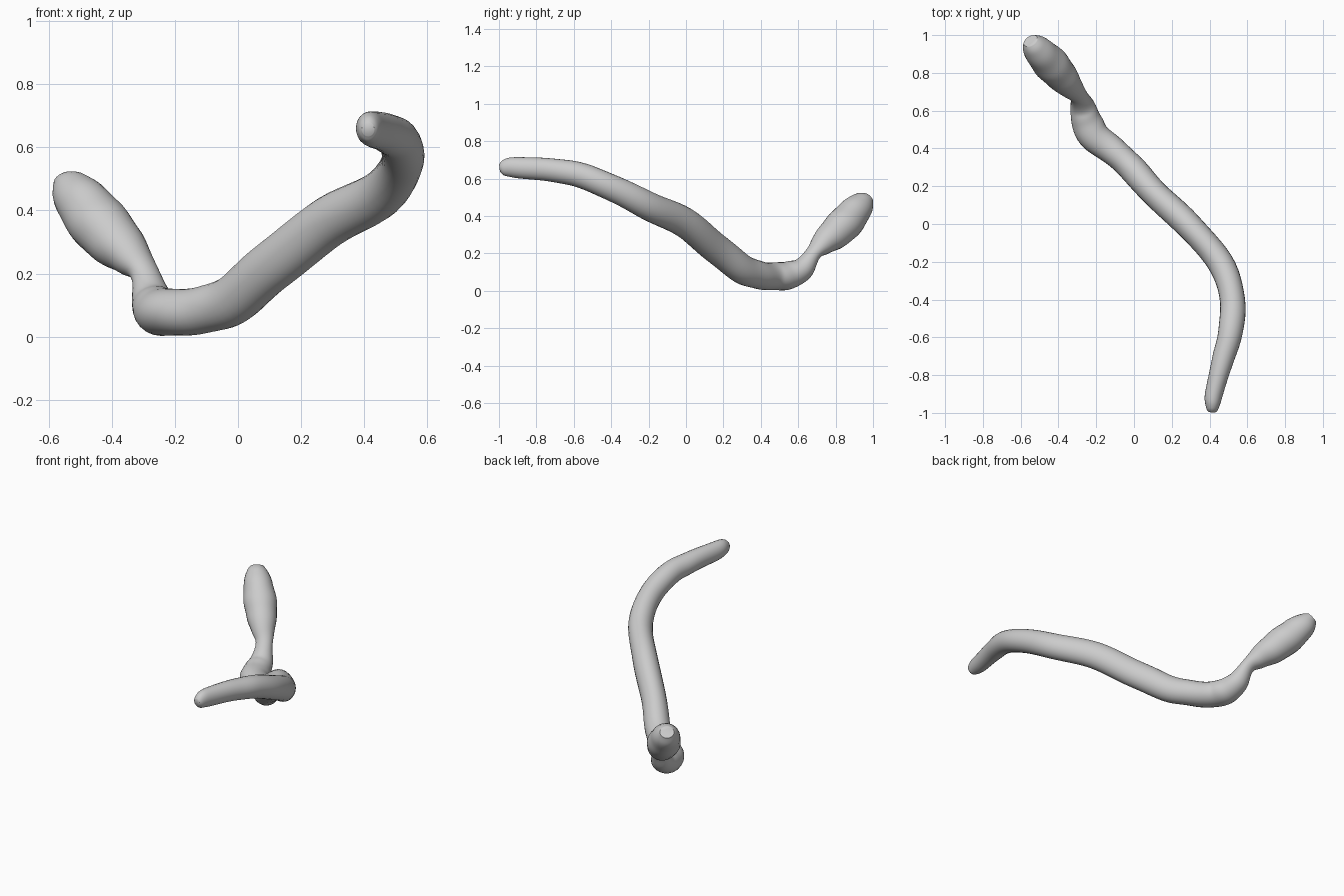
import bpy, bmesh, math
from mathutils import Vector

if "Cube" in bpy.data.objects:
    bpy.data.objects.remove(bpy.data.objects["Cube"])

# Stations from tail tip to snout: x, y, z, half width, half height
STATIONS = [
    (0.412, -0.995, 0.657, 0.020, 0.022),
    (0.415, -0.970, 0.659, 0.035, 0.044),
    (0.423, -0.900, 0.659, 0.047, 0.056),
    (0.470, -0.720, 0.645, 0.057, 0.062),
    (0.509, -0.580, 0.622, 0.065, 0.067),
    (0.521, -0.400, 0.553, 0.067, 0.070),
    (0.459, -0.208, 0.457, 0.069, 0.076),
    (0.290, -0.008, 0.364, 0.071, 0.082),
    (0.109, 0.162, 0.225, 0.072, 0.083),
    (-0.012, 0.296, 0.120, 0.073, 0.080),
    (-0.108, 0.385, 0.085, 0.074, 0.075),
    (-0.208, 0.462, 0.077, 0.083, 0.074),
    (-0.252, 0.547, 0.083, 0.081, 0.075),
    (-0.272, 0.622, 0.117, 0.065, 0.062),
    (-0.296, 0.682, 0.200, 0.048, 0.041),
    (-0.336, 0.728, 0.250, 0.067, 0.062),
    (-0.385, 0.785, 0.299, 0.085, 0.084),
    (-0.438, 0.845, 0.355, 0.094, 0.093),
    (-0.490, 0.900, 0.418, 0.084, 0.086),
    (-0.530, 0.945, 0.470, 0.065, 0.065),
    (-0.548, 0.970, 0.498, 0.040, 0.035),
]
SIDES, STEPS = 24, 6


def catmull(p0, p1, p2, p3, t):
    return [0.5 * (2 * b + (c - a) * t + (2 * a - 5 * b + 4 * c - d) * t ** 2
                   + (3 * b - a - 3 * c + d) * t ** 3)
            for a, b, c, d in zip(p0, p1, p2, p3)]


# Smooth the stations into a dense path
path = []
last = len(STATIONS) - 1
for i in range(last):
    quad = [STATIONS[min(max(i + k, 0), last)] for k in (-1, 0, 1, 2)]
    path += [catmull(*quad, s / STEPS) for s in range(STEPS)]
path.append(list(STATIONS[-1]))

# Sweep elliptical rings along the path
bm = bmesh.new()
rings = []
for i, (x, y, z, w, h) in enumerate(path):
    a, b = path[max(i - 3, 0)], path[min(i + 3, len(path) - 1)]
    tangent = (Vector(b[:3]) - Vector(a[:3])).normalized()
    side = tangent.cross(Vector((0, 0, 1))).normalized()
    up = side.cross(tangent)
    ring = []
    for k in range(SIDES):
        ang = 2 * math.pi * k / SIDES
        # gentle uneven bumps along the body
        bump = 1 + 0.015 * math.sin(i * 0.75 + 1.5 * math.sin(ang))
        p = Vector((x, y, z)) + bump * (side * w * math.cos(ang) + up * h * math.sin(ang))
        ring.append(bm.verts.new(p))
    rings.append(ring)
for r, q in zip(rings, rings[1:]):
    for k in range(SIDES):
        n = (k + 1) % SIDES
        bm.faces.new((r[k], r[n], q[n], q[k]))

# Rounded tail cap and blunt snout cap
bm.faces.new(rings[0])
bm.faces.new(rings[-1])
bmesh.ops.recalc_face_normals(bm, faces=bm.faces)

mesh = bpy.data.meshes.new("snake_body")
bm.to_mesh(mesh)
bm.free()
body = bpy.data.objects.new("snake_body", mesh)
bpy.context.collection.objects.link(body)
bpy.context.view_layer.objects.active = body
body.select_set(True)
bpy.ops.object.shade_smooth_by_angle(angle=math.radians(50))
